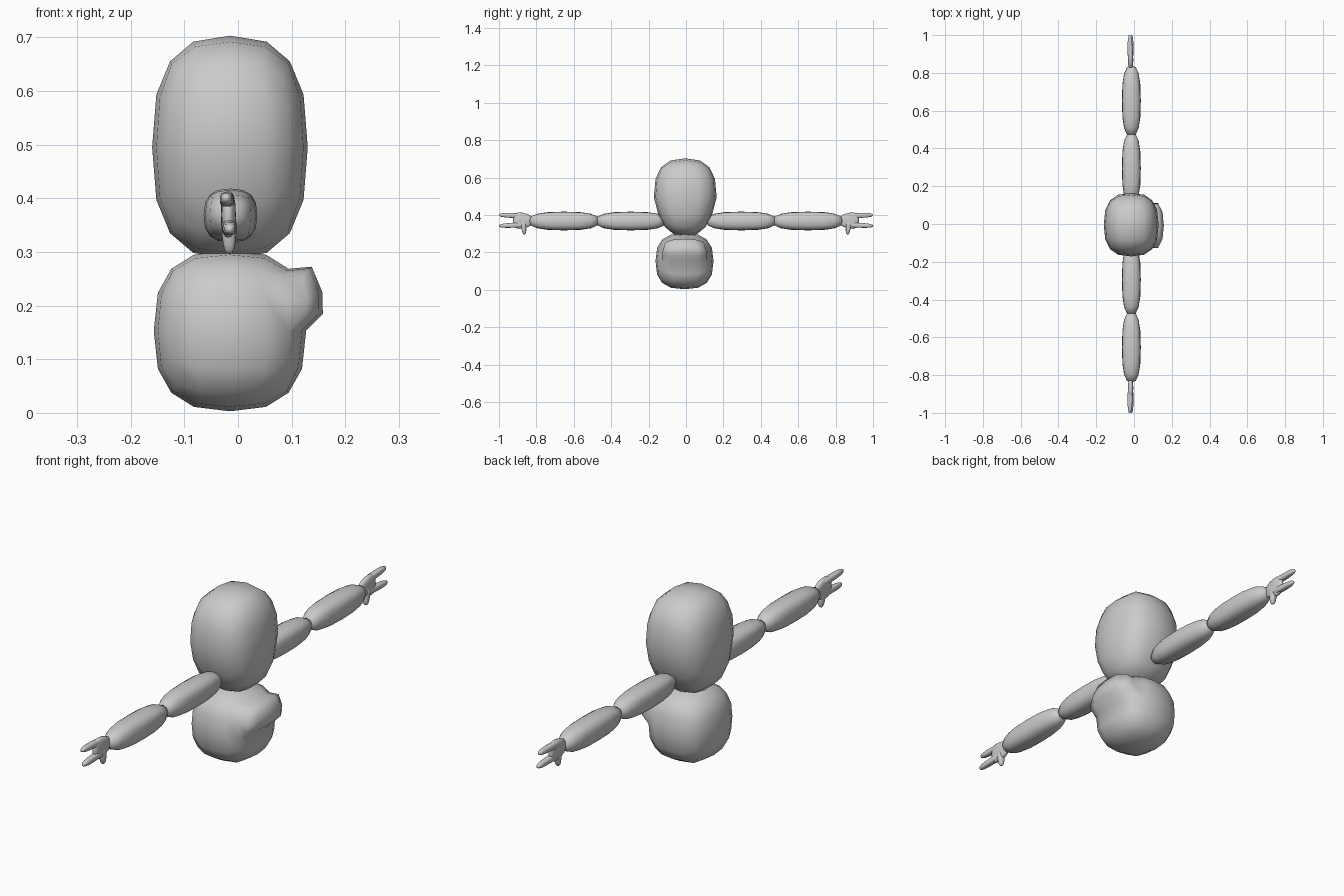
import bpy, bmesh
from mathutils import Vector, Matrix

if "Cube" in bpy.data.objects:
    bpy.data.objects.remove(bpy.data.objects["Cube"])

grey = bpy.data.materials.new("plain_grey")
grey.diffuse_color = (0.6, 0.6, 0.6, 1)
grey.use_nodes = True
grey.node_tree.nodes["Principled BSDF"].inputs["Base Color"].default_value = grey.diffuse_color


def finish(bm, name):
    bmesh.ops.recalc_face_normals(bm, faces=bm.faces)
    mesh = bpy.data.meshes.new(name)
    bm.to_mesh(mesh)
    bm.free()
    mesh.materials.append(grey)
    for p in mesh.polygons:
        p.use_smooth = True
    ob = bpy.data.objects.new(name, mesh)
    bpy.context.collection.objects.link(ob)
    return ob


def rounded_block(power=2.65):
    """Cube with 4 x 4 faces per side, rounded to a superellipsoid of radius 1."""
    bm = bmesh.new()
    bmesh.ops.create_cube(bm, size=2)
    bmesh.ops.subdivide_edges(bm, edges=bm.edges[:], cuts=3, use_grid_fill=True)
    for v in bm.verts:
        v.co *= sum(abs(c) ** power for c in v.co) ** (-1 / power)
    return bm


def place(bm, centre, radii, rot=None):
    m = Matrix.Translation(centre) @ (rot or Matrix()) @ Matrix.Diagonal((*radii, 1))
    bmesh.ops.transform(bm, matrix=m, verts=bm.verts)


def rod(name, a, b, r, end=1.0, power=3.0):
    """Rounded rod from a to b, its far end scaled by 'end'."""
    a, b = Vector(a), Vector(b)
    bm = rounded_block(power)
    for v in bm.verts:
        f = 1 + (end - 1) * (v.co.z + 1) / 2
        v.co.x *= f
        v.co.y *= f
    rot = (b - a).to_track_quat('Z', 'Y').to_matrix().to_4x4()
    place(bm, (a + b) / 2, (r, r, (b - a).length / 2), rot)
    return finish(bm, name)


# Upper body, narrowing front to back toward its base
bm = rounded_block()
for v in bm.verts:
    v.co.y *= 1 - 0.22 * max(0, -v.co.z)
place(bm, (-0.015, -0.004, 0.495), (0.145, 0.168, 0.208))
finish(bm, "upper_body")

# Lower body with a ledge pulled out of the upper half of one side
bm = rounded_block()
place(bm, (-0.015, -0.008, 0.153), (0.142, 0.155, 0.15))
bm.normal_update()
side = [f for f in bm.faces
        if f.normal.x > 0.5 and f.calc_center_median().z > 0.153
        and all(v.co.x > 0.06 for v in f.verts)]
new = bmesh.ops.extrude_face_region(bm, geom=side)["geom"]
old = [f for f in side if f.is_valid]
if old:
    bmesh.ops.delete(bm, geom=old, context='FACES')
for v in (g for g in new if isinstance(g, bmesh.types.BMVert)):
    h = (v.co.z - 0.153) / 0.115
    v.co.x += 0.031 + 0.012 * h
    if h < 0.1:
        v.co.z += 0.031
    elif h > 0.75:
        v.co.z += 0.004
finish(bm, "lower_body")

# Arms and hands on both sides
for s, label in ((-1, "front"), (1, "back")):
    for part, y in (("upper_arm", 0.295), ("forearm", 0.652)):
        bm = rounded_block()
        place(bm, (-0.014, s * y, 0.368), (0.05, 0.188, 0.05))
        finish(bm, f"{label}_{part}")

    bm = rounded_block()
    for v in bm.verts:  # palm narrows toward the wrist
        v.co.z *= 1 + 0.2 * v.co.y * s
    place(bm, (-0.018, s * 0.873, 0.37), (0.014, 0.052, 0.042))
    finish(bm, f"{label}_palm")
    rod(f"{label}_upper_finger", (-0.02, s * 0.86, 0.395), (-0.022, s * 1.0, 0.4), 0.014, 0.85)
    rod(f"{label}_lower_finger", (-0.017, s * 0.86, 0.348), (-0.015, s * 1.0, 0.342), 0.014, 0.85)
    rod(f"{label}_thumb", (-0.017, s * 0.872, 0.37), (-0.016, s * 0.863, 0.296), 0.016, 0.65)
